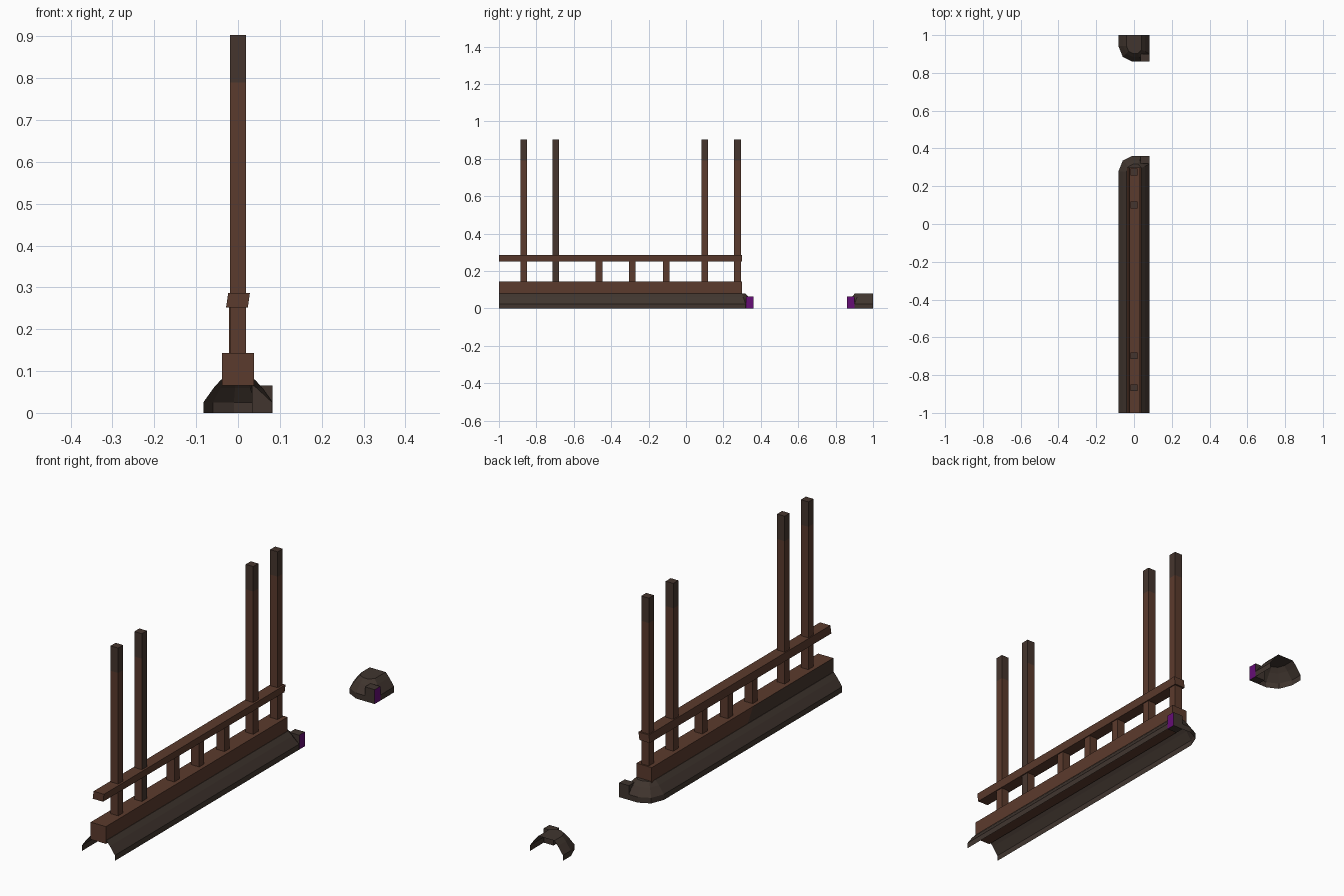
import bpy, bmesh

cube = bpy.data.objects.get("Cube")
if cube:
    bpy.data.objects.remove(cube, do_unlink=True)


def material(name, rgb):
    m = bpy.data.materials.new(name)
    m.use_nodes = True
    m.diffuse_color = (*rgb, 1)
    bsdf = m.node_tree.nodes["Principled BSDF"]
    bsdf.inputs["Base Color"].default_value = (*rgb, 1)
    bsdf.inputs["Roughness"].default_value = 0.9
    return m


wood = material("red brown wood", (0.105, 0.043, 0.026))
weathered = material("weathered wood", (0.06, 0.036, 0.027))
trim_brown = material("dark trim", (0.052, 0.036, 0.028))
purple = material("purple end", (0.13, 0.004, 0.18))


def finish(name, bm, mats, rule=None):
    """Turn a bmesh into a named object, colouring faces by a rule."""
    bmesh.ops.recalc_face_normals(bm, faces=bm.faces)
    for f in bm.faces:
        if rule:
            f.material_index = rule(f.calc_center_median(), f.normal)
    me = bpy.data.meshes.new(name)
    bm.to_mesh(me)
    bm.free()
    for m in mats:
        me.materials.append(m)
    ob = bpy.data.objects.new(name, me)
    bpy.context.collection.objects.link(ob)
    return ob


def box(name, x, y, z, mats, rule=None, cut=None, shear=0):
    """Box from (min, max) pairs, with an optional cut plane (point, normal)."""
    bm = bmesh.new()
    bmesh.ops.create_cube(bm, size=1)
    for v in bm.verts:
        top = v.co.z
        v.co = [a + (b - a) * (c + 0.5) for (a, b), c in zip((x, y, z), v.co)]
        v.co.x += shear * top
    if cut:
        bmesh.ops.bisect_plane(bm, geom=bm.verts[:] + bm.edges[:] + bm.faces[:],
                               plane_co=cut[0], plane_no=cut[1])
    return finish(name, bm, mats, rule)


# Hollow base trim: rings of shrinking radius with one rounded end
PROFILE = [(0.083, 0), (0.083, 0.025), (0.058, 0.06), (0.04, 0.08)]
PLAN = [(-0.72, 0.7), (-0.12, 1), (0.5, 1), (1, 0.5)]


def trim(name, y_cut, y_end, s):
    yc = y_end - s * PROFILE[0][0]
    bm = bmesh.new()
    rings = []
    for r, z in PROFILE:
        plan = [(-r, y_cut), (-r, yc)]
        plan += [(u * r, yc + s * v * r) for u, v in PLAN]
        plan.append((r, y_cut))
        rings.append([bm.verts.new((px, py, z)) for px, py in plan])
    for low, high in zip(rings, rings[1:]):
        for i in range(len(low) - 1):
            bm.faces.new((low[i], low[i + 1], high[i + 1], high[i]))
    bm.faces.new(rings[-1])
    finish(name, bm, [trim_brown])
    # Short return block with a coloured cut end
    box(name + "_return", (0.034, 0.083), sorted((y_end, y_end - s * 0.04)),
        (0, 0.065), [trim_brown, purple], lambda c, n: int(n.x > 0.5))


trim("base_trim", -1, 0.36, 1)
trim("far_trim_end", 1, 0.86, -1)

# Sill beam, weathered along part of its outer side
box("sill_beam", (-0.038, 0.038), (-1, 0.3), (0.065, 0.143), [wood, weathered],
    lambda c, n: int(n.x < -0.5 and c.y < -0.4),
    ((0, -0.4, 0.1), (0, 1, 0.6)))

# Hand rail, leaning slightly
box("hand_rail", (-0.026, 0.026), (-1, 0.3), (0.252, 0.287), [wood], shear=0.005)

# Tall posts with weathered tops
for i, y in enumerate((-0.867, -0.697, 0.1, 0.275)):
    side = i == 1
    box(f"post_{i + 1}", (-0.019, 0.019), (y - 0.018, y + 0.018), (0.14, 0.903),
        [wood, weathered],
        lambda c, n: int(c.z > 0.8 or (side and n.x > 0.5)),
        ((0, 0, 0.79), (0, 0, 1)))

# Short balusters under the rail
for i, y in enumerate((-0.465, -0.287, -0.105)):
    box(f"baluster_{i + 1}", (-0.021, 0.019), (y - 0.018, y + 0.018),
        (0.14, 0.255), [wood])
